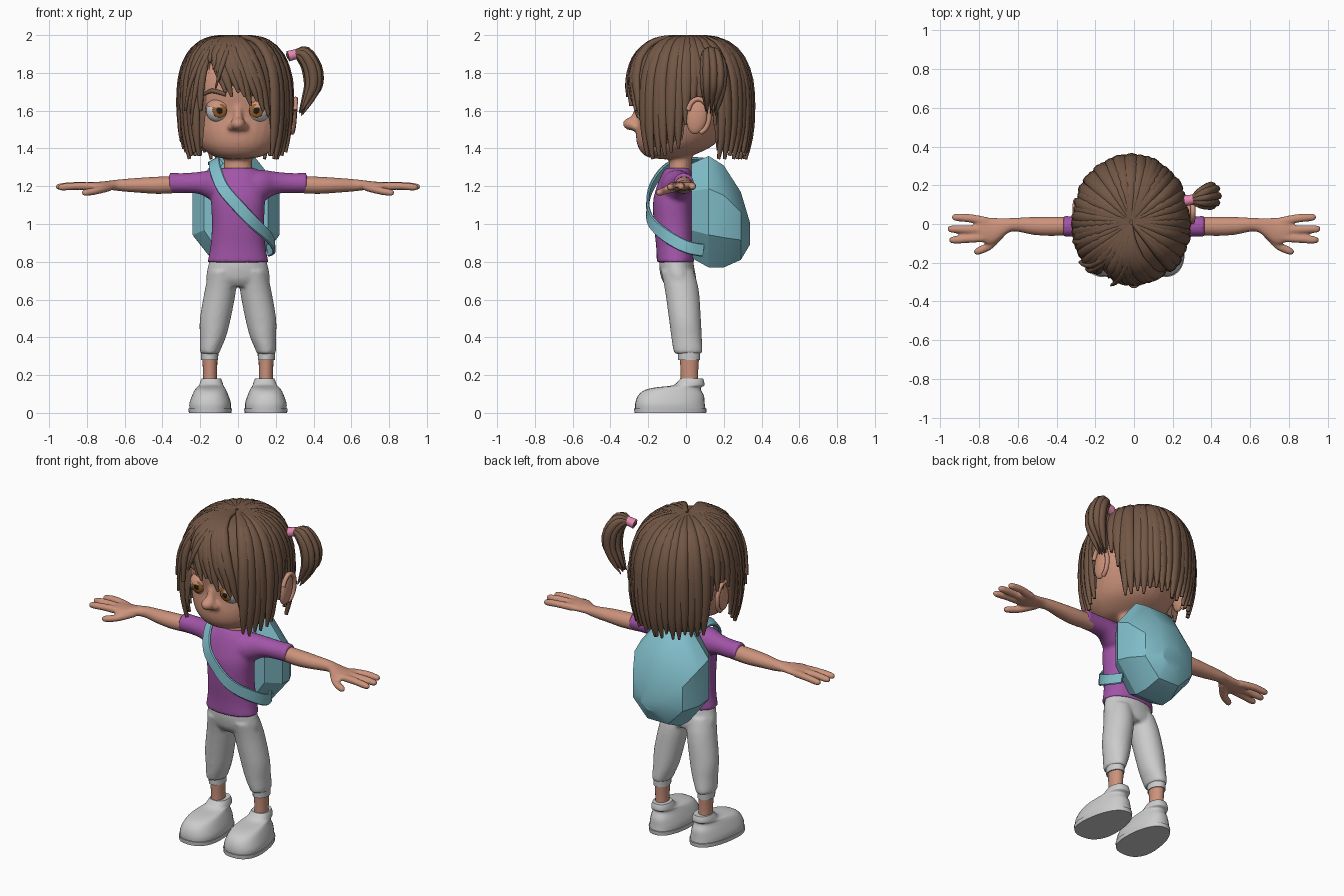
import bpy, bmesh, math, random
from math import sin, cos, pi, radians
from mathutils import Vector, Matrix

if "Cube" in bpy.data.objects:
    bpy.data.objects.remove(bpy.data.objects["Cube"])

random.seed(4)
X, Y, Z = Vector((1, 0, 0)), Vector((0, 1, 0)), Vector((0, 0, 1))


def material(name, rgb):
    m = bpy.data.materials.new(name)
    m.diffuse_color = (*rgb, 1)
    m.use_nodes = True
    m.node_tree.nodes["Principled BSDF"].inputs["Base Color"].default_value = m.diffuse_color
    return m


SKIN = material("skin", (.6, .29, .2))
HAIR = material("hair_brown", (.17, .095, .06))
SHIRT = material("purple", (.36, .09, .39))
BAG = material("aqua", (.22, .52, .6))
PINK = material("pink", (.8, .25, .45))
IRIS = material("iris_brown", (.3, .11, .02))
BLACK = material("pupil_black", (.01, .01, .01))


def path(pts, steps):
    """Catmull-Rom resampling of tuples (x, y, z, ra, rb)."""
    if steps < 2:
        return pts
    q = [pts[0]] + list(pts) + [pts[-1]]
    out = []
    for i in range(1, len(q) - 2):
        for k in range(steps):
            t = k / steps
            out.append([.5 * (2 * b + (c - a) * t + (2 * a - 5 * b + 4 * c - d) * t * t
                              + (3 * b - a - 3 * c + d) * t ** 3)
                        for a, b, c, d in zip(*q[i - 1:i + 3])])
    return out + [pts[-1]]


def tube(bm, pts, up=Z, axis=None, sides=16, steps=4, sq=1):
    """Capped sweep: ra lies across `up`, rb along it; sq < 1 squares the section."""
    pts = path(pts, steps)
    rings = []
    for i, p in enumerate(pts):
        c = Vector(p[:3])
        t = axis or (Vector(pts[min(i + 1, len(pts) - 1)][:3]) - Vector(pts[max(i - 1, 0)][:3])).normalized()
        s = t.cross(up(c) if callable(up) else up).normalized()
        n = s.cross(t)
        ring = []
        for j in range(sides):
            a = 2 * pi * j / sides
            u, v = (math.copysign(abs(w) ** sq, w) for w in (cos(a), sin(a)))
            ring.append(bm.verts.new(c + s * max(p[3], .001) * u + n * max(p[4], .001) * v))
        rings.append(ring)
    for r, q in zip(rings, rings[1:]):
        for j in range(sides):
            k = (j + 1) % sides
            bm.faces.new((r[j], q[j], q[k], r[k]))
    bm.faces.new(rings[0])
    bm.faces.new(rings[-1][::-1])


def ball(bm, loc, scale, rot=None):
    m = Matrix.Translation(loc) @ (rot or Matrix()) @ Matrix.Diagonal((*scale, 1))
    return bmesh.ops.create_uvsphere(bm, u_segments=24, v_segments=16, radius=1, matrix=m)["verts"]


def finish(name, bm, mat=None, voxel=0, angle=50):
    bmesh.ops.recalc_face_normals(bm, faces=bm.faces)
    me = bpy.data.meshes.new(name)
    bm.to_mesh(me)
    bm.free()
    me.shade_smooth()
    me.set_sharp_from_angle(angle=radians(angle))
    if mat:
        me.materials.append(mat)
    ob = bpy.data.objects.new(name, me)
    bpy.context.collection.objects.link(ob)
    if voxel:  # blend overlapping pieces into one skin
        r = ob.modifiers.new("blend", "REMESH")
        r.mode, r.voxel_size, r.use_smooth_shade = "VOXEL", voxel, True
        s = ob.modifiers.new("soften", "SMOOTH")
        s.factor, s.iterations = .5, 5
    return ob


# head, neck and nose
bm = bmesh.new()
tube(bm, [(0, -.1, 1.345, .05, .05), (0, -.095, 1.36, .13, .12), (0, -.06, 1.41, .2, .195), (0, -.03, 1.48, .24, .235),
          (0, 0, 1.58, .27, .255), (0, 0, 1.7, .28, .27), (0, .01, 1.8, .265, .27), (0, .01, 1.89, .2, .2),
          (0, .01, 1.94, .03, .03)], Y, Z, 32)
tube(bm, [(0, -.035, 1.24, .085, .065), (0, -.03, 1.32, .075, .06), (0, -.03, 1.42, .08, .065)], Y, Z)
ball(bm, (0, -.285, 1.53), (.04, .05, .035))
for s in (1, -1):
    ball(bm, (s * .032, -.265, 1.515), (.024, .03, .022))
tube(bm, [(0, -.25, 1.63, .018, .015), (0, -.265, 1.58, .022, .02), (0, -.28, 1.54, .03, .025)], Y, Z)
finish("head", bm, SKIN, .01)

for s, side in ((1, "right"), (-1, "left")):
    # ears with a raised rim
    bm = bmesh.new()
    ball(bm, (s * .285, .06, 1.57), (.025, .055, .095), Matrix.Rotation(-.2, 4, "X"))
    rim = [(s * (.285 + .02 * cos(a / 2)), .065 + .058 * sin(a), 1.572 + .09 * cos(a), .013, .013)
           for a in [radians(d) for d in range(-70, 200, 30)]]
    tube(bm, rim, X, None, 8, 3)
    finish(side + "_ear", bm, SKIN)

    # eyes
    c = Vector((s * .103, -.2, 1.6))
    bm = bmesh.new()
    ball(bm, c, (.066, .066, .066))
    finish(side + "_eyeball", bm)
    bm = bmesh.new()
    ball(bm, c + Vector((-s * .006, -.056, 0)), (.038, .013, .038))
    finish(side + "_iris", bm, IRIS)
    bm = bmesh.new()
    ball(bm, c + Vector((-s * .006, -.064, 0)), (.018, .009, .018))
    finish(side + "_pupil", bm, BLACK)
    bm = bmesh.new()
    ball(bm, c, (.072, .072, .07))
    bmesh.ops.bisect_plane(bm, geom=bm.verts[:] + bm.edges[:] + bm.faces[:], plane_co=c + Z * .033,
                           plane_no=Vector((0, -.25, 1)), clear_inner=True)
    finish(side + "_eyelid", bm, SKIN)
    bm = bmesh.new()
    tube(bm, [(s * .19, -.2, 1.675, .004, .004), (s * .14, -.238, 1.705, .012, .012),
              (s * .065, -.262, 1.685, .008, .01)], Z, None, 8)
    finish(side + "_eyebrow", bm, HAIR)

# hair: crown-to-tip profile (radius factor, height) and cut height by angle from the front
PROFILE = path([(.03, 1.985), (.3, 1.985), (.58, 1.96), (.82, 1.89), (.96, 1.78), (1, 1.65), (.99, 1.5),
                (.93, 1.38), (.85, 1.29)], 6)
ENDS = [(-181, 1.35), (-122, 1.34), (-114, 1.6), (-92, 1.6), (-88, 1.4), (-60, 1.35), (-40, 1.36), (-37, 1.84),
        (-20, 1.82), (-16, 1.7), (10, 1.66), (38, 1.58), (42, 1.37), (60, 1.35), (85, 1.4), (90, 1.62),
        (112, 1.62), (120, 1.34), (181, 1.35)]


def hair_end(d):
    for (a, za), (b, zb) in zip(ENDS, ENDS[1:]):
        if a <= d <= b:
            return za + (zb - za) * (d - a) / (b - a)


def hair_point(d, rho, z, k=1):
    a = radians(d)
    return Vector((-.015 + .295 * k * rho * sin(a), .01 - .335 * k * rho * cos(a), z))


def lock(bm, d, end, swirl=0, k=1, width=.034):
    prof = [p for p in PROFILE if p[1] >= end]
    pts = []
    for i in range(15):
        s = i / 14
        rho, z = prof[round(s * (len(prof) - 1))]
        w = width * min(1, .25 + rho) * min(1, (1.03 - s) / .3) ** .7
        pts.append((*hair_point(d - swirl * (1 - s), rho, z, 1 + (k - 1) * s), w, .008 + w * .36))
    tube(bm, pts, lambda c: c - Vector((-.015, .01, min(c.z, 1.65))), None, 8, 1)


bm = bmesh.new()  # inner shell under the locks
cols = []
for i in range(72):
    d = -180 + i * 5
    end = hair_end(d) + .05
    prof = [p for p in PROFILE if p[1] >= end]
    cols.append([bm.verts.new(hair_point(d, *prof[round(j / 15 * (len(prof) - 1))], .96) - Z * .008)
                 for j in range(16)])
for a, b in zip(cols, cols[1:] + cols[:1]):
    for j in range(15):
        bm.faces.new((a[j], b[j], b[j + 1], a[j + 1]))
bm.faces.new([c[0] for c in cols])
finish("hair_shell", bm, HAIR, angle=80)

bm = bmesh.new()  # locks, fringe and stray wisps
for i in range(52):
    d = -179 + i * 358 / 51
    fringe = -17 < d < 40
    lock(bm, d, hair_end(d) + random.uniform(-.02, .025), 40 if fringe else random.uniform(-4, 8),
         random.uniform(.98, 1.01) - (.05 if fringe else 0))
for d, end, swirl, k in ((-20, 1.7, -25, 1.04), (-48, 1.52, -20, 1.06), (-56, 1.6, -30, 1.08), (-75, 1.45, -10, 1.04)):
    lock(bm, d, end, swirl, k, .016)
finish("hair_locks", bm, HAIR, angle=80)

# side ponytail with its tie
bm = bmesh.new()
for i in range(9):
    a = 2 * pi * i / 8
    u, v = (.03 * cos(a), .05 * sin(a)) if i < 8 else (0, 0)
    e = random.uniform(-.02, .02)
    tube(bm, [(.26, .12, 1.89, .014, .014), (.3, .125 + v * .2, 1.9 + u * .3, .012, .012),
              (.345 + u * .6, .135 + v * .7, 1.9 + u * .6, .022, .02), (.39 + u, .145 + v, 1.83, .026, .022),
              (.4 + u * .9, .145 + v, 1.74, .024, .02), (.375 + u * .7, .14 + v * .8, 1.66 + e, .016, .014),
              (.335 + u * .4, .13 + v * .5, 1.58 + e, .002, .002)], Y, None, 8, 3)
finish("ponytail", bm, HAIR, angle=80)
bm = bmesh.new()
tube(bm, [(.265, .12, 1.888, .028, .028), (.31, .127, 1.9, .026, .026)], Z, None, 12, 1)
finish("hair_tie", bm, PINK)

# shirt with sleeves
bm = bmesh.new()
tube(bm, [(0, -.055, .797, .162, .1), (0, -.058, .88, .146, .1), (0, -.067, 1, .138, .104), (0, -.07, 1.12, .143, .104),
          (0, -.06, 1.2, .138, .094), (0, -.05, 1.26, .118, .08), (0, -.04, 1.298, .088, .066)], Y, Z, 32, sq=.9)
for s in (1, -1):
    tube(bm, [(s * .05, -.05, 1.195, .09, .09), (s * .13, -.045, 1.203, .08, .084), (s * .2, -.025, 1.217, .06, .06),
              (s * .28, -.015, 1.217, .053, .053), (s * .365, -.012, 1.217, .054, .054)], Z, X, 24)
finish("shirt", bm, SHIRT, .01)

# trousers
bm = bmesh.new()
tube(bm, [(0, -.052, .84, .145, .085), (0, -.05, .78, .158, .092), (0, -.038, .71, .168, .092),
          (0, -.028, .67, .13, .075)], Y, Z, 24)
for s in (1, -1):
    tube(bm, [(s * .08, -.045, .75, .075, .088), (s * .093, -.022, .65, .083, .09), (s * .12, -.006, .5, .082, .085),
              (s * .133, .003, .4, .069, .081), (s * .147, .01, .335, .055, .078), (s * .148, .012, .312, .05, .072)],
         Y, Z, 24)
finish("trousers", bm, None, .01)

for s, side in ((1, "right"), (-1, "left")):
    # trouser cuff, ankle, shoe and sole
    bm = bmesh.new()
    tube(bm, [(s * .15, .016, .28, .045, .058), (s * .15, .016, .33, .046, .06)], Y, Z, 24, 1)
    finish(side + "_cuff", bm)
    bm = bmesh.new()
    tube(bm, [(s * .148, .02, .12, .04, .05), (s * .148, .018, .2, .037, .046), (s * .149, .018, .31, .041, .052)], Y, Z, 20)
    finish(side + "_ankle", bm, SKIN)
    shoe = [(-.083, .02, .107, .186), (-.085, .05, .107, .184), (-.08, .09, .095, .175), (-.07, .12, .083, .15),
            (-.04, .135, .075, .12), (.012, .145, .07, .085), (.026, .165, .064, .07), (.03, .182, .056, .06)]
    sole = [(-.083, 0, .11, .19), (-.083, .024, .112, .192)]
    for name, rings, steps in (("shoe", shoe, 3), ("sole", sole, 1)):
        bm = bmesh.new()
        tube(bm, [(0, *r) for r in rings], Y, Z, 32, steps, .85)
        for v in bm.verts:  # wider toe, turned slightly outward
            v.co.x = s * (.142 + v.co.x * (1 - .9 * (v.co.y + .08)) - .04 * v.co.y)
        finish(side + "_" + name, bm)

    # arm and hand
    bm = bmesh.new()
    tube(bm, [(s * x, y, z, a, b) for x, y, z, a, b in (
        (.3, -.01, 1.21, .045, .045), (.42, -.012, 1.205, .05, .046), (.52, -.01, 1.205, .046, .04),
        (.62, -.003, 1.205, .035, .032), (.67, -.015, 1.205, .045, .026), (.73, -.035, 1.2, .068, .024),
        (.79, -.03, 1.2, .064, .022), (.82, -.03, 1.2, .045, .014))], Z, X, 20)
    for digit in (((.76, .012, 1.2), (.85, .03, 1.203), (.942, .036, 1.196)),
                  ((.77, -.03, 1.2), (.86, -.028, 1.203), (.965, -.025, 1.196)),
                  ((.76, -.068, 1.2), (.86, -.077, 1.2), (.955, -.084, 1.193)),
                  ((.68, -.04, 1.195), (.745, -.11, 1.177), (.825, -.15, 1.163))):
        p, q, e = [Vector((s * x, y, z)) for x, y, z in digit]
        tube(bm, [(*p, .024, .021), (*q, .022, .02), (*q.lerp(e, .8), .019, .018), (*e, .006, .006)], Z, None, 12)
    finish(side + "_arm", bm, SKIN, .007)

# backpack: faceted hull of octagons (y, x centre, z centre, half width, half height)
bm = bmesh.new()
for y, cx, cz, w, h in ((.03, -.01, 1.07, .17, .25), (.12, -.01, 1.065, .23, .295), (.2, -.01, 1.04, .22, .27),
                        (.29, -.01, .99, .17, .18), (.338, 0, .95, .07, .06)):
    for i in range(8):
        a = (i + .5) * pi / 4
        bm.verts.new((cx + w * cos(a) / .924, y, cz + h * sin(a) / .924))
bmesh.ops.convex_hull(bm, input=bm.verts)
finish("backpack", bm, BAG, angle=28)

# cross-body strap
bm = bmesh.new()
line = [(-.13, .1, 1.33), (-.125, -.02, 1.335), (-.12, -.115, 1.29), (-.08, -.185, 1.19), (0, -.203, 1.095),
        (.08, -.183, 1.01), (.16, -.1, .935), (.19, 0, .88), (.16, .09, .86)]
tube(bm, [(*p, .034, .008) for p in line], lambda c: Vector((c.x, c.y + .03, max(0, c.z - 1.1))), None, 8, 4, .4)
finish("bag_strap", bm, BAG)
